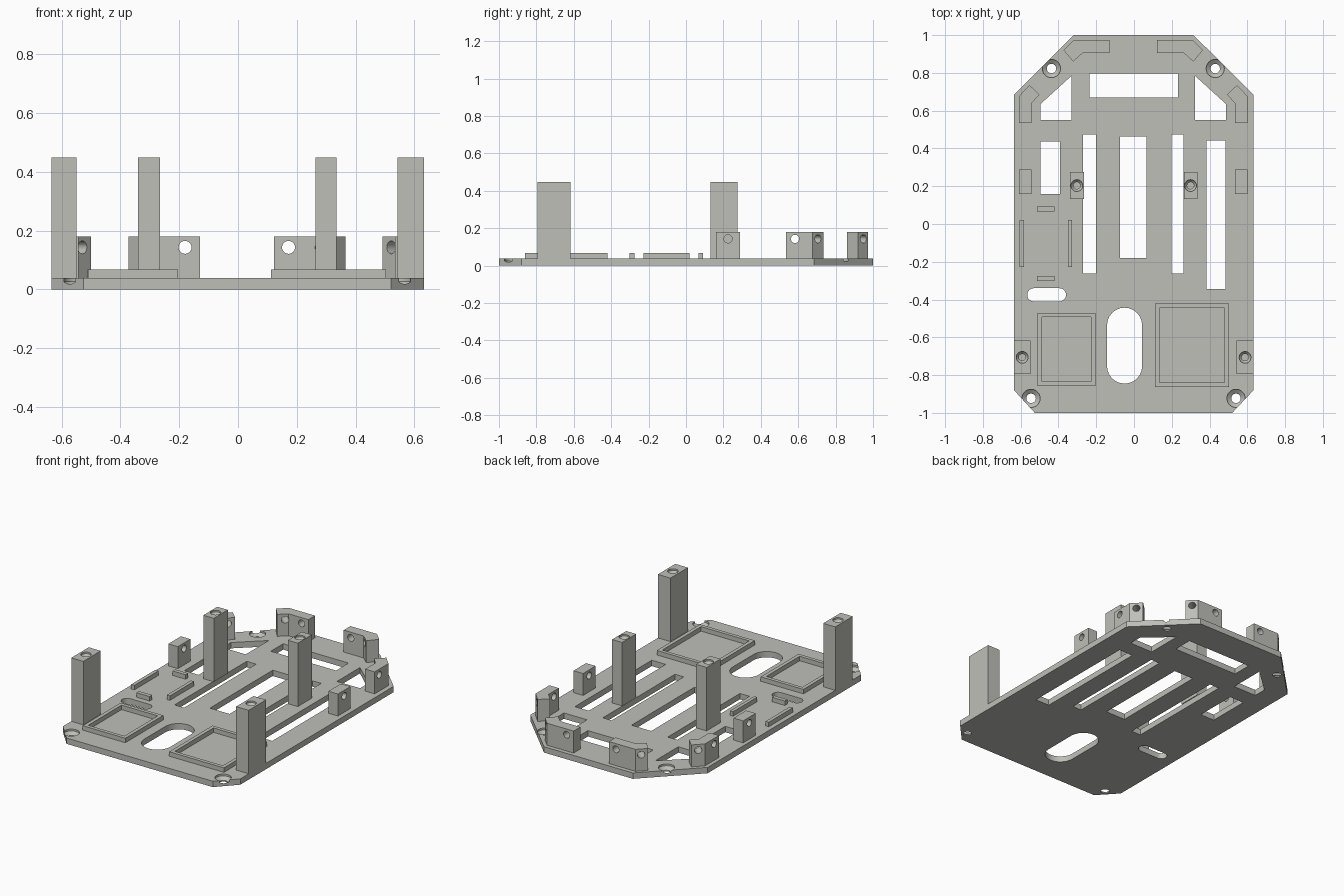
import bpy, bmesh, math
from mathutils import Vector, Matrix

if "Cube" in bpy.data.objects:
    bpy.data.objects.remove(bpy.data.objects["Cube"])

T = 0.038          # plate thickness
RIB = 0.067        # top of low ribs and frames
MOUNT = 0.18       # top of sensor mounts
POST = 0.448       # top of tall posts
HOLE_Z = 0.143     # height of mount holes
MID = -0.004       # mirror line of the mounts

grey = bpy.data.materials.new("warm grey plastic")
grey.diffuse_color = (0.52, 0.52, 0.485, 1)
grey.use_nodes = True
grey.node_tree.nodes["Principled BSDF"].inputs["Base Color"].default_value = grey.diffuse_color


def prism(bm, pts, z0, z1):
    """Extrude an outline from z0 to z1."""
    face = bm.faces.new([bm.verts.new((x, y, z0)) for x, y in pts])
    top = bmesh.ops.extrude_face_region(bm, geom=[face])["geom"]
    verts = [g for g in top if isinstance(g, bmesh.types.BMVert)]
    bmesh.ops.translate(bm, verts=verts, vec=(0, 0, z1 - z0))


def rect(x0, x1, y0, y1):
    return [(x0, y0), (x1, y0), (x1, y1), (x0, y1)]


def slot(x0, x1, y0, y1, n=12):
    """Rounded slot filling the given box."""
    r = min(x1 - x0, y1 - y0) / 2
    cx, cy = (x0 + x1) / 2, (y0 + y1) / 2
    hx, hy = (x1 - x0) / 2 - r, (y1 - y0) / 2 - r
    start = -math.pi / 2 if hx > hy else 0
    pts = []
    for half, s in enumerate((1, -1)):
        for i in range(n + 1):
            a = start + half * math.pi + math.pi * i / n
            pts.append((cx + s * hx + r * math.cos(a), cy + s * hy + r * math.sin(a)))
    return pts


def lathe(bm, profile, matrix, n=32):
    """Closed solid of revolution from (radius, height) pairs."""
    rings = []
    for r, z in profile:
        rings.append([bm.verts.new(matrix @ Vector((r * math.cos(a), r * math.sin(a), z)))
                      for a in (2 * math.pi * i / n for i in range(n))])
    bm.faces.new(rings[0][::-1])
    bm.faces.new(rings[-1])
    for a, b in zip(rings, rings[1:]):
        for i in range(n):
            j = (i + 1) % n
            bm.faces.new((a[i], a[j], b[j], b[i]))


def mirror(pts):
    return [(2 * MID - x, y) for x, y in pts]


def make(name, bm):
    bmesh.ops.recalc_face_normals(bm, faces=bm.faces)
    mesh = bpy.data.meshes.new(name)
    bm.to_mesh(mesh)
    bm.free()
    mesh.materials.append(grey)
    ob = bpy.data.objects.new(name, mesh)
    bpy.context.collection.objects.link(ob)
    return ob


def solid(name, pts, z0, z1):
    bm = bmesh.new()
    prism(bm, pts, z0, z1)
    return make(name, bm)


def cut(ob, cutter_bm):
    """Subtract the cutter and keep only the result."""
    cutter = make("cutter", cutter_bm)
    cutter.hide_render = True
    mod = ob.modifiers.new("holes", "BOOLEAN")
    mod.operation, mod.solver, mod.object = "DIFFERENCE", "EXACT", cutter
    deps = bpy.context.evaluated_depsgraph_get()
    mesh = bpy.data.meshes.new_from_object(ob.evaluated_get(deps))
    ob.modifiers.clear()
    ob.data = mesh
    bpy.data.objects.remove(cutter)
    bpy.ops.object.select_all(action="DESELECT")
    ob.select_set(True)
    bpy.context.view_layer.objects.active = ob
    bpy.ops.object.shade_smooth_by_angle(angle=math.radians(25))


def drill(bm, x, y, direction, reach=0.09, r=0.022):
    """Horizontal round hole through a mount."""
    rot = Vector((*direction, 0)).to_track_quat("Z", "Y").to_matrix().to_4x4()
    lathe(bm, [(r, -reach), (r, reach)], Matrix.Translation((x, y, HOLE_Z)) @ rot)


# Base plate with chamfered corners
plate = solid("base_plate", [(-0.525, -1), (0.52, -1), (0.633, -0.88), (0.633, 0.685),
                             (0.315, 1), (-0.32, 1), (-0.635, 0.685), (-0.635, -0.88)], 0, T)
wedge = [(-0.495, 0.55), (-0.33, 0.55), (-0.33, 0.785), (-0.495, 0.635)]
openings = [
    rect(-0.235, 0.232, 0.67, 0.797), wedge, mirror(wedge),
    rect(-0.495, -0.393, 0.16, 0.437), rect(-0.27, -0.202, -0.262, 0.475),
    rect(-0.075, 0.066, -0.18, 0.462), rect(0.199, 0.262, -0.262, 0.475),
    rect(0.385, 0.485, -0.343, 0.442),
    slot(-0.565, -0.36, -0.41, -0.34), slot(-0.143, 0.043, -0.845, -0.443),
]
bm = bmesh.new()
for pts in openings:
    prism(bm, pts, -0.05, 0.1)
# Countersunk screw holes at the corners
for x, y in [(-0.437, 0.823), (0.43, 0.823), (-0.545, -0.923), (0.54, -0.923)]:
    lathe(bm, [(0.025, -0.05), (0.025, 0.008), (0.048, 0.026), (0.048, 0.1)],
          Matrix.Translation((x, y, 0)))
cut(plate, bm)

# Tall posts with blind countersunk screw holes
posts = {
    "front_post_left": (-0.635, -0.549, -0.795, -0.617),
    "front_post_right": (0.543, 0.633, -0.795, -0.617),
    "middle_post_left": (-0.34, -0.265, 0.132, 0.275),
    "middle_post_right": (0.264, 0.335, 0.132, 0.275),
}
for name, (x0, x1, y0, y1) in posts.items():
    post = solid(name, rect(x0, x1, y0, y1), T, POST)
    bm = bmesh.new()
    lathe(bm, [(0.018, POST - 0.12), (0.018, POST - 0.025), (0.031, POST - 0.01),
               (0.031, POST + 0.05)],
          Matrix.Translation(((x0 + x1) / 2, (y0 + y1) / 2, 0)))
    cut(post, bm)

# Sensor mounts: outline and drilled holes (x, y, direction), mirrored left to right
mounts = {
    "side_mount": (rect(-0.61, -0.542, 0.16, 0.288), [(-0.576, 0.225, (1, 0))]),
    "shoulder_mount": ([(-0.553, 0.735), (-0.5, 0.685), (-0.542, 0.64), (-0.542, 0.535),
                        (-0.61, 0.535), (-0.61, 0.676)],
                       [(-0.576, 0.583, (1, 0)), (-0.556, 0.68, (1, -1))]),
    "rear_mount": ([(-0.373, 0.92), (-0.32, 0.973), (-0.13, 0.973), (-0.13, 0.905),
                    (-0.272, 0.905), (-0.322, 0.86)],
                   [(-0.18, 0.939, (0, 1)), (-0.318, 0.922, (1, -1))]),
}
for name, (pts, holes) in mounts.items():
    for side in ("left", "right"):
        flip = side == "right"
        mount = solid(f"{name}_{side}", mirror(pts) if flip else pts, T, MOUNT)
        for x, y, (dx, dy) in holes:
            bm = bmesh.new()
            drill(bm, 2 * MID - x if flip else x, y, (-dx if flip else dx, dy))
            cut(mount, bm)

# Raised rectangular frames
frames = {
    "frame_left": ((-0.51, -0.205, -0.857, -0.47), 0.0235),
    "frame_right": ((0.112, 0.503, -0.862, -0.42), 0.0235),
}
for name, ((x0, x1, y0, y1), w) in frames.items():
    frame = solid(name, rect(x0, x1, y0, y1), T, RIB)
    bm = bmesh.new()
    prism(bm, rect(x0 + w, x1 - w, y0 + w, y1 - w), 0, 0.1)
    cut(frame, bm)

# Low ribs that locate a small board
solid("rib_outer", rect(-0.605, -0.582, -0.227, 0.02), T, RIB)
solid("rib_inner", rect(-0.35, -0.328, -0.227, 0.02), T, RIB)
solid("rib_rear", rect(-0.513, -0.42, 0.066, 0.092), T, RIB)
solid("rib_front", rect(-0.513, -0.42, -0.302, -0.276), T, RIB)
